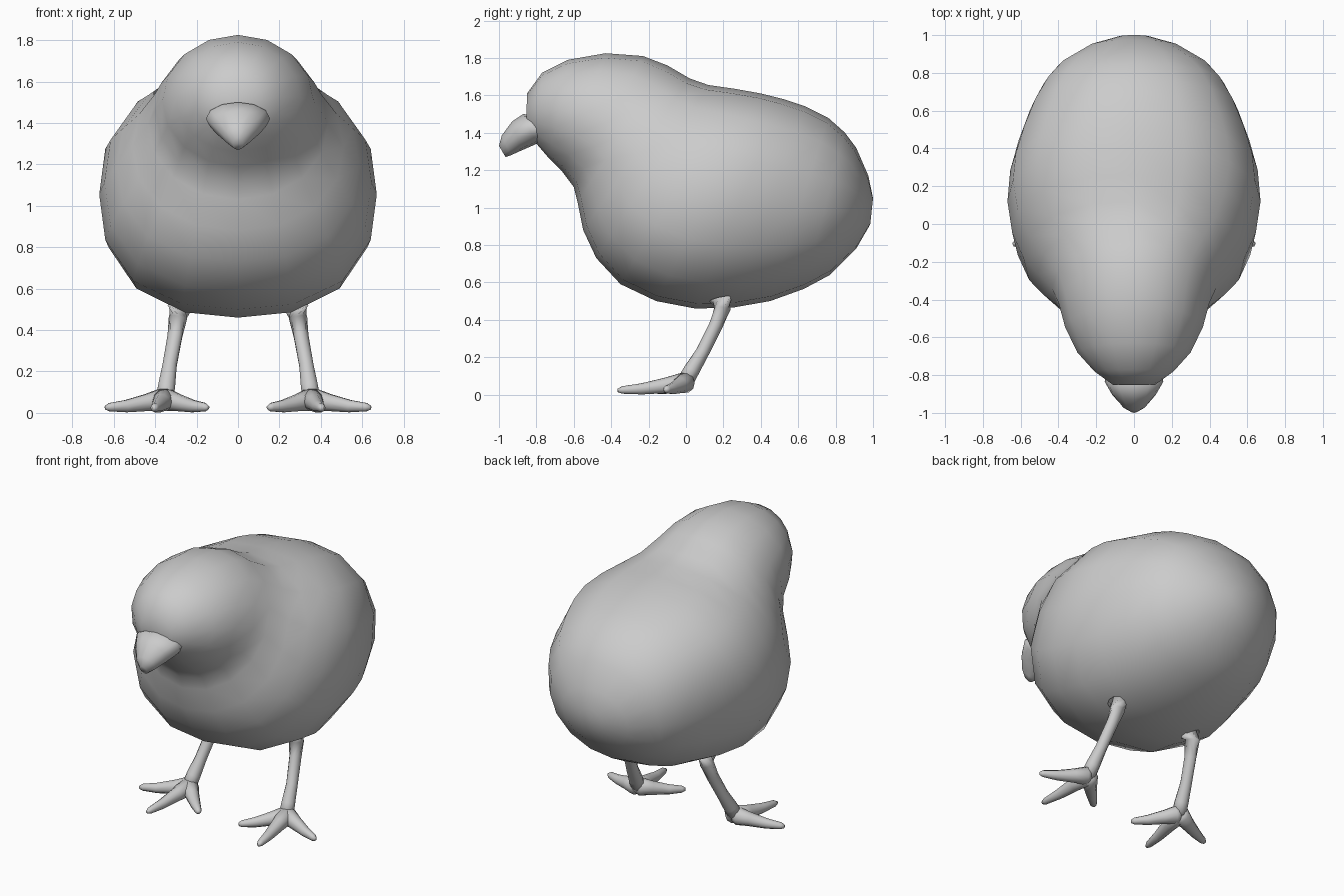
import bpy, bmesh, math
from mathutils import Vector

if "Cube" in bpy.data.objects:
    bpy.data.objects.remove(bpy.data.objects["Cube"])


def loft(name, rings, mirror=False):
    """Skin a list of closed rings, capping both ends."""
    bm = bmesh.new()
    loops = [[bm.verts.new(p) for p in ring] for ring in rings]
    n = len(loops[0])
    for a, b in zip(loops, loops[1:]):
        for i in range(n):
            j = (i + 1) % n
            bm.faces.new((a[i], a[j], b[j], b[i]))
    for ring in (loops[0], loops[-1]):
        c = bm.verts.new(sum((v.co for v in ring), Vector()) / n)
        for i in range(n):
            bm.faces.new((c, ring[i], ring[(i + 1) % n]))
    bmesh.ops.recalc_face_normals(bm, faces=bm.faces)
    mesh = bpy.data.meshes.new(name)
    bm.to_mesh(mesh)
    bm.free()
    for p in mesh.polygons:
        p.use_smooth = True
    obj = bpy.data.objects.new(name, mesh)
    bpy.context.collection.objects.link(obj)
    if mirror:
        obj.modifiers.new("Mirror", 'MIRROR').use_mirror_merge = False
    return obj


def slanted_ring(top_y, top_z, bot_y, bot_z, w, power=2.0, sides=16):
    """Superellipse spanning a top and a bottom point, half width w."""
    mid = Vector((0, (top_y + bot_y) / 2, (top_z + bot_z) / 2))
    up = Vector((0, top_y, top_z)) - mid
    pts = []
    for i in range(sides):
        a = math.tau * i / sides
        c, s = math.cos(a), math.sin(a)
        k = (abs(c) ** power + abs(s) ** power) ** (-1 / power)
        pts.append(mid + up * (s * k) + Vector((w * c * k, 0, 0)))
    return pts


def tube(name, path, sides=10):
    """Mirrored tapered tube along (x, y, z, radius) points."""
    pts = [Vector(p[:3]) for p in path]
    rings = []
    for i, p in enumerate(pts):
        d = pts[min(i + 1, len(pts) - 1)] - pts[max(i - 1, 0)]
        q = d.to_track_quat('Z', 'Y')
        r = path[i][3]
        rings.append([p + q @ Vector((r * math.cos(math.tau * k / sides),
                                      r * math.sin(math.tau * k / sides), 0))
                      for k in range(sides)])
    return loft(name, rings, mirror=True)


# Head and body in one skin: top y, top z, bottom y, bottom z, half width, squareness
body = [
    (-0.85, 1.61, -0.855, 1.41, 0.11, 2.0),
    (-0.77, 1.72, -0.79, 1.33, 0.21, 2.0),
    (-0.63, 1.79, -0.73, 1.26, 0.30, 2.0),
    (-0.43, 1.825, -0.66, 1.19, 0.365, 2.0),
    (-0.23, 1.81, -0.60, 1.11, 0.40, 2.0),
    (-0.10, 1.76, -0.58, 1.03, 0.435, 2.05),
    (0.02, 1.69, -0.55, 0.88, 0.51, 2.15),
    (0.12, 1.655, -0.48, 0.73, 0.585, 2.3),
    (0.26, 1.635, -0.35, 0.59, 0.645, 2.4),
    (0.40, 1.61, -0.16, 0.50, 0.67, 2.45),
    (0.52, 1.58, 0.05, 0.46, 0.655, 2.4),
    (0.64, 1.54, 0.25, 0.465, 0.61, 2.35),
    (0.76, 1.48, 0.45, 0.50, 0.55, 2.3),
    (0.85, 1.40, 0.63, 0.565, 0.48, 2.2),
    (0.91, 1.32, 0.77, 0.64, 0.40, 2.1),
    (0.975, 1.17, 0.91, 0.78, 0.24, 2.0),
    (1.00, 1.05, 0.985, 0.91, 0.08, 2.0),
]
loft("body_and_head", [slanted_ring(*r) for r in body])

# Hooked beak
beak = [
    (-0.80, 1.49, -0.72, 1.37, 0.15),
    (-0.87, 1.50, -0.80, 1.34, 0.155),
    (-0.93, 1.46, -0.88, 1.305, 0.115),
    (-0.985, 1.385, -0.935, 1.28, 0.065),
    (-1.00, 1.33, -0.965, 1.27, 0.025),
]
loft("beak", [slanted_ring(*r, sides=12) for r in beak])

# Legs, flared where they meet the body
tube("leg", [(0.28, 0.185, 0.51, 0.062), (0.29, 0.195, 0.46, 0.045),
             (0.305, 0.16, 0.37, 0.037), (0.33, 0.09, 0.23, 0.036),
             (0.345, 0.03, 0.13, 0.043), (0.355, -0.01, 0.06, 0.045)])

# Three toes per foot, tapering from the ankle
ankle = Vector((0.355, 0.0, 0.06))
toes = {"outer_toe": (0.64, -0.11, 0.025),
        "middle_toe": (0.405, -0.365, 0.022),
        "inner_toe": (0.145, -0.20, 0.025)}
for name, tip in toes.items():
    tip = Vector(tip)
    path = []
    for t, lift, r in ((-0.06, 0.0, 0.03), (0.05, 0.005, 0.056), (0.3, 0.0, 0.043),
                       (0.65, -0.005, 0.031), (0.93, 0.0, 0.021), (1.0, 0.0, 0.010)):
        p = ankle.lerp(tip, t)
        path.append((p.x, p.y, p.z + lift, r))
    tube(name, path)
